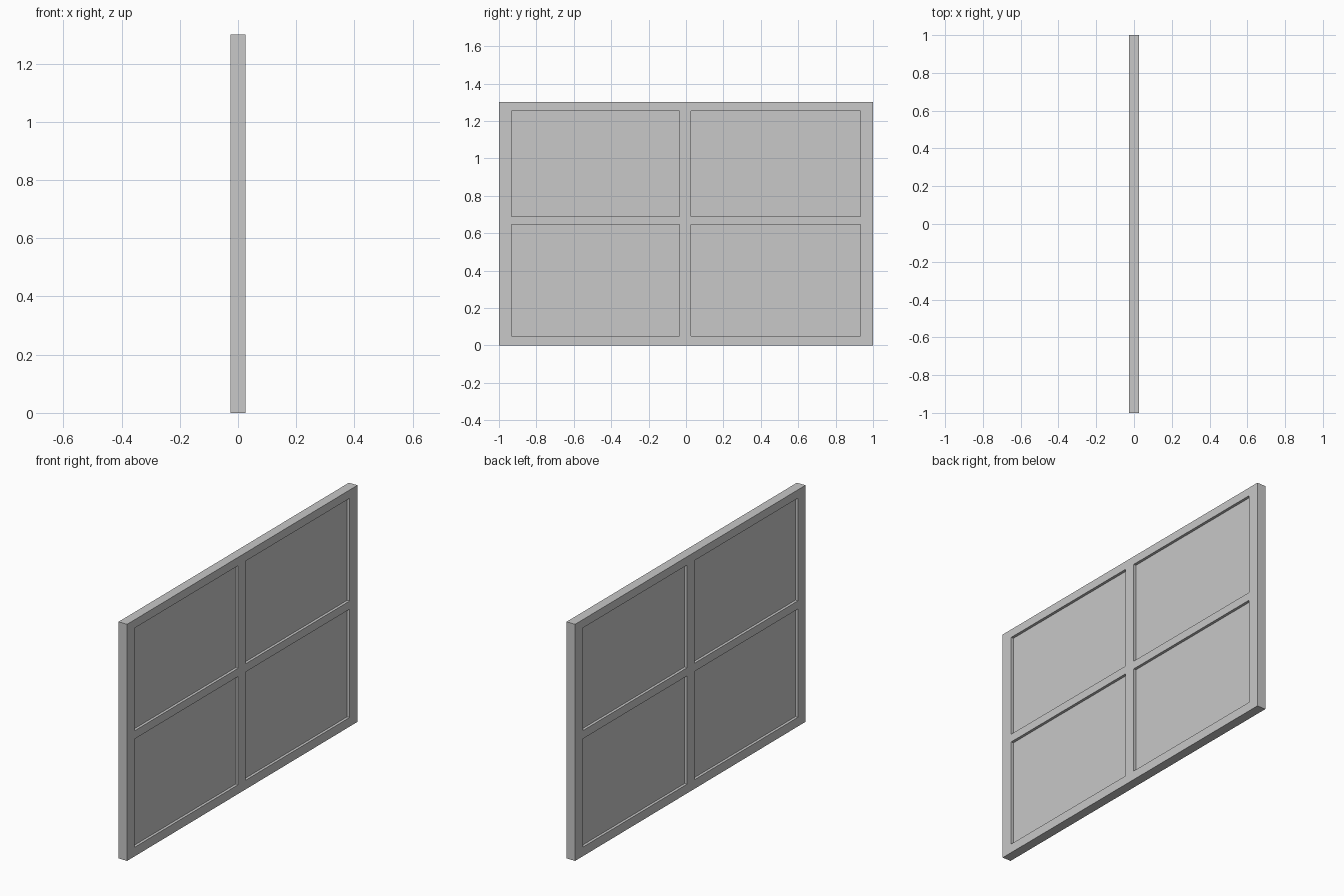
import bpy

# Remove the default object
cube = bpy.data.objects.get("Cube")
if cube:
    bpy.data.objects.remove(cube, do_unlink=True)

# Single flat colour
GREY = (0.58, 0.58, 0.58, 1.0)
grey = bpy.data.materials.new("light grey")
grey.use_nodes = True
grey.diffuse_color = GREY
grey.node_tree.nodes["Principled BSDF"].inputs["Base Color"].default_value = GREY

HALF_DEPTH = 0.026       # frame half thickness
PANE_HALF_DEPTH = 0.011  # panes sit back on both sides
HEIGHT = 1.3
COLUMNS = {"front": (-0.934, -0.035), "back": (0.028, 0.932)}
ROWS = {"lower": (0.05, 0.645), "upper": (0.69, 1.254)}


def make_box(name, half_x, y_range, z_range):
    """Box centred on x = 0, spanning the given y and z ranges."""
    (y0, y1), (z0, z1) = y_range, z_range
    bpy.ops.mesh.primitive_cube_add(size=1, location=(0, (y0 + y1) / 2, (z0 + z1) / 2))
    box = bpy.context.object
    box.name = box.data.name = name
    box.scale = (2 * half_x, y1 - y0, z1 - z0)
    bpy.ops.object.transform_apply(location=False, rotation=False, scale=True)
    box.data.materials.append(grey)
    return box


# Frame with four rectangular openings
frame = make_box("window_frame", HALF_DEPTH, (-1, 1), (0, HEIGHT))

for column, y_range in COLUMNS.items():
    for row, z_range in ROWS.items():
        # Opening cut through the frame
        cutter = make_box(f"{row}_{column}_opening_cutter", 0.1, y_range, z_range)
        cutter.hide_render = True
        cutter.hide_set(True)
        cutter.display_type = 'WIRE'
        cut = frame.modifiers.new(f"{row}_{column}_opening", 'BOOLEAN')
        cut.operation = 'DIFFERENCE'
        cut.solver = 'EXACT'
        cut.object = cutter
        # Recessed pane filling the opening
        make_box(f"{row}_{column}_pane", PANE_HALF_DEPTH, y_range, z_range)
